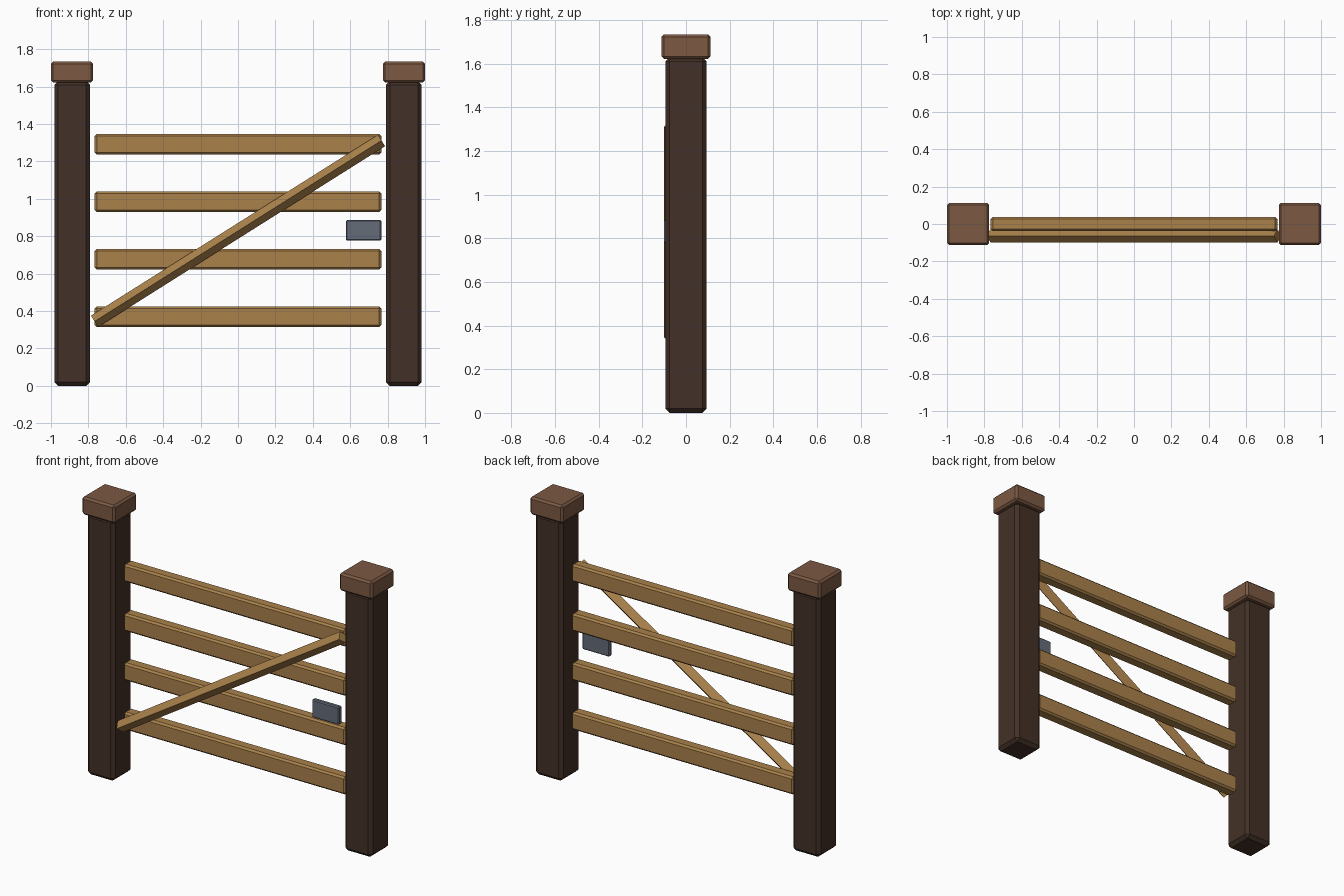
import bpy
import math
from mathutils import Vector

if "Cube" in bpy.data.objects:
    bpy.data.objects.remove(bpy.data.objects["Cube"])


def material(name, rgb):
    m = bpy.data.materials.new(name)
    m.diffuse_color = (*rgb, 1)
    m.use_nodes = True
    m.node_tree.nodes["Principled BSDF"].inputs["Base Color"].default_value = m.diffuse_color
    return m


DARK = material("dark_wood", (0.055, 0.03, 0.02))
CAP = material("cap_wood", (0.20, 0.10, 0.055))
RAIL = material("rail_wood", (0.40, 0.22, 0.07))
METAL = material("grey_metal", (0.13, 0.15, 0.19))


def box(name, centre, size, bevel, mat):
    bpy.ops.mesh.primitive_cube_add(size=1, location=centre)
    ob = bpy.context.object
    ob.name = name
    ob.scale = size
    bpy.ops.object.transform_apply(location=False, rotation=False, scale=True)
    mod = ob.modifiers.new("chamfer", 'BEVEL')
    mod.width = bevel
    mod.segments = 1
    ob.data.materials.append(mat)
    return ob


# Posts with caps
for side, x in (("left", -0.887), ("right", 0.887)):
    box(f"{side}_post", (x, 0, 0.815), (0.19, 0.19, 1.63), 0.02, DARK)
    box(f"{side}_post_cap", (x, 0, 1.678), (0.226, 0.226, 0.112), 0.012, CAP)

# Four evenly spaced rails
for i in range(4):
    box(f"rail_{i + 1}", (0, 0, 0.37 + i * 0.3073), (1.532, 0.074, 0.11), 0.011, RAIL)

# Diagonal brace: four-sided bar, edge facing forward
a, b = Vector((-0.767, -0.064, 0.345)), Vector((0.767, -0.064, 1.312))
bpy.ops.mesh.primitive_cylinder_add(vertices=4, radius=0.036, depth=(b - a).length,
                                    location=(a + b) / 2)
brace = bpy.context.object
brace.name = "diagonal_brace"
brace.rotation_euler = (0, math.atan2(b.x - a.x, b.z - a.z), 0)
brace.data.materials.append(RAIL)

# Latch plate
box("latch_plate", (0.672, -0.085, 0.832), (0.188, 0.03, 0.112), 0.006, METAL)
